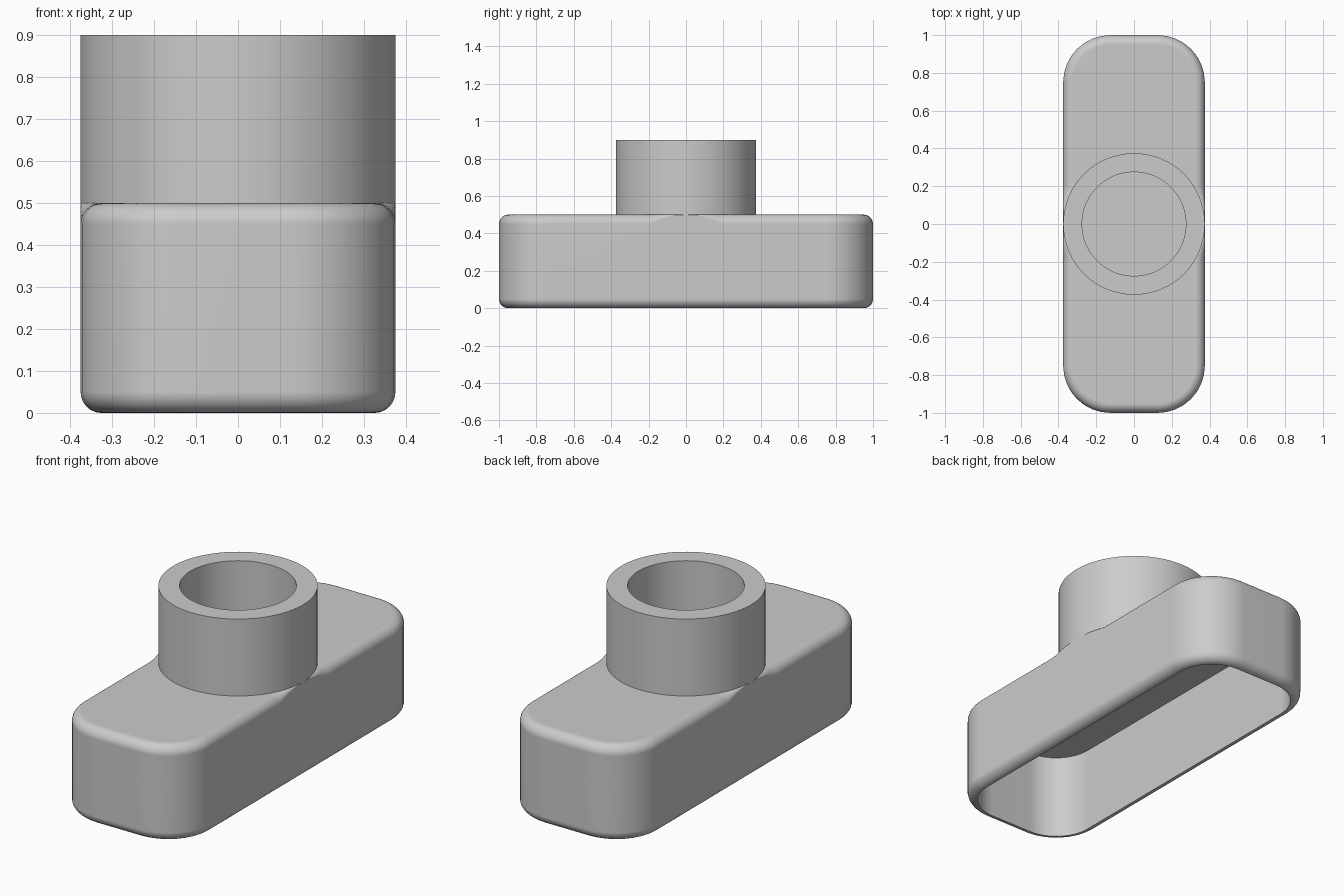
import bpy
import bmesh
from math import cos, sin, pi, sqrt

if "Cube" in bpy.data.objects:
    bpy.data.objects.remove(bpy.data.objects["Cube"], do_unlink=True)

HALF_X, HALF_Y, CORNER = 0.375, 1.0, 0.25
BODY_TOP, TUBE_TOP = 0.5, 0.9
WALL = FILLET = 0.05
TUBE_OUTER, TUBE_INNER = 0.375, 0.275
STEPS = 8
SIDES = 64

grey = bpy.data.materials.new("light grey")
grey.use_nodes = True
colour = (0.6, 0.6, 0.6, 1)
grey.diffuse_color = colour
grey.node_tree.nodes["Principled BSDF"].inputs["Base Color"].default_value = colour


def rounded_rectangle(inset, z):
    """Outline of the body moved inwards, with extra points beside the collar."""
    radius = CORNER - inset
    points = []
    for quarter, (sx, sy) in enumerate([(1, 1), (-1, 1), (-1, -1), (1, -1)]):
        for i in range(STEPS + 1):
            a = (quarter + i / STEPS) * pi / 2
            points.append((sx * (HALF_X - CORNER) + radius * cos(a),
                           sy * (HALF_Y - CORNER) + radius * sin(a), z))
        if quarter % 2:
            for k in range(-6, 7):
                y = sx * TUBE_OUTER * sin(2 * pi * k / SIDES)
                points.append((sx * (HALF_X - inset), y, z))
    return points


def top_fillet(angle):
    """One outline of the top fillet, which narrows to nothing at the collar."""
    outline = []
    full = rounded_rectangle(FILLET * (1 - sin(angle)), 0)
    for (x, y, _), (edge_x, edge_y, _) in zip(full, rounded_rectangle(0, 0)):
        size = FILLET
        if abs(y) < TUBE_OUTER:
            gap = HALF_X - sqrt(TUBE_OUTER ** 2 - y ** 2)
            size = max(0.001, min(FILLET, gap))
        share = size / FILLET
        outline.append((edge_x + (x - edge_x) * share,
                        edge_y + (y - edge_y) * share,
                        BODY_TOP - size * (1 - cos(angle))))
    return outline


def circle(radius, z):
    return [(radius * cos(2 * pi * i / SIDES),
             radius * sin(2 * pi * i / SIDES), z) for i in range(SIDES)]


def loft(name, outlines, caps=False, closed=False):
    """Skin a stack of outlines, with end caps or joined into a ring."""
    bm = bmesh.new()
    rings = [[bm.verts.new(p) for p in outline] for outline in outlines]
    pairs = list(zip(rings, rings[1:]))
    if closed:
        pairs.append((rings[-1], rings[0]))
    for a, b in pairs:
        for i in range(len(a)):
            j = (i + 1) % len(a)
            bm.faces.new((a[i], a[j], b[j], b[i]))
    if caps:
        bm.faces.new(rings[0])
        bm.faces.new(rings[-1])
    bmesh.ops.recalc_face_normals(bm, faces=bm.faces)
    mesh = bpy.data.meshes.new(name)
    bm.to_mesh(mesh)
    bm.free()
    mesh.materials.append(grey)
    obj = bpy.data.objects.new(name, mesh)
    bpy.context.collection.objects.link(obj)
    bpy.ops.object.select_all(action="DESELECT")
    obj.select_set(True)
    bpy.context.view_layer.objects.active = obj
    bpy.ops.object.shade_smooth_by_angle(angle=pi / 6)
    obj.modifiers.new("Weighted normals", "WEIGHTED_NORMAL").keep_sharp = True


# Hollow body: filleted outside, open underneath, even wall and ceiling
angles = [i / STEPS * pi / 2 for i in range(STEPS + 1)]
outlines = [top_fillet(a) for a in angles]
outlines += [rounded_rectangle(FILLET * (1 - cos(a)), FILLET * (1 - sin(a))) for a in angles]
outlines.append(rounded_rectangle(WALL, BODY_TOP - WALL))
loft("hollow_body", outlines, caps=True)

# Round collar, set slightly into the top of the body
base = BODY_TOP - 0.02
loft("round_collar", [circle(TUBE_OUTER, base), circle(TUBE_OUTER, TUBE_TOP),
                      circle(TUBE_INNER, TUBE_TOP), circle(TUBE_INNER, base)], closed=True)
